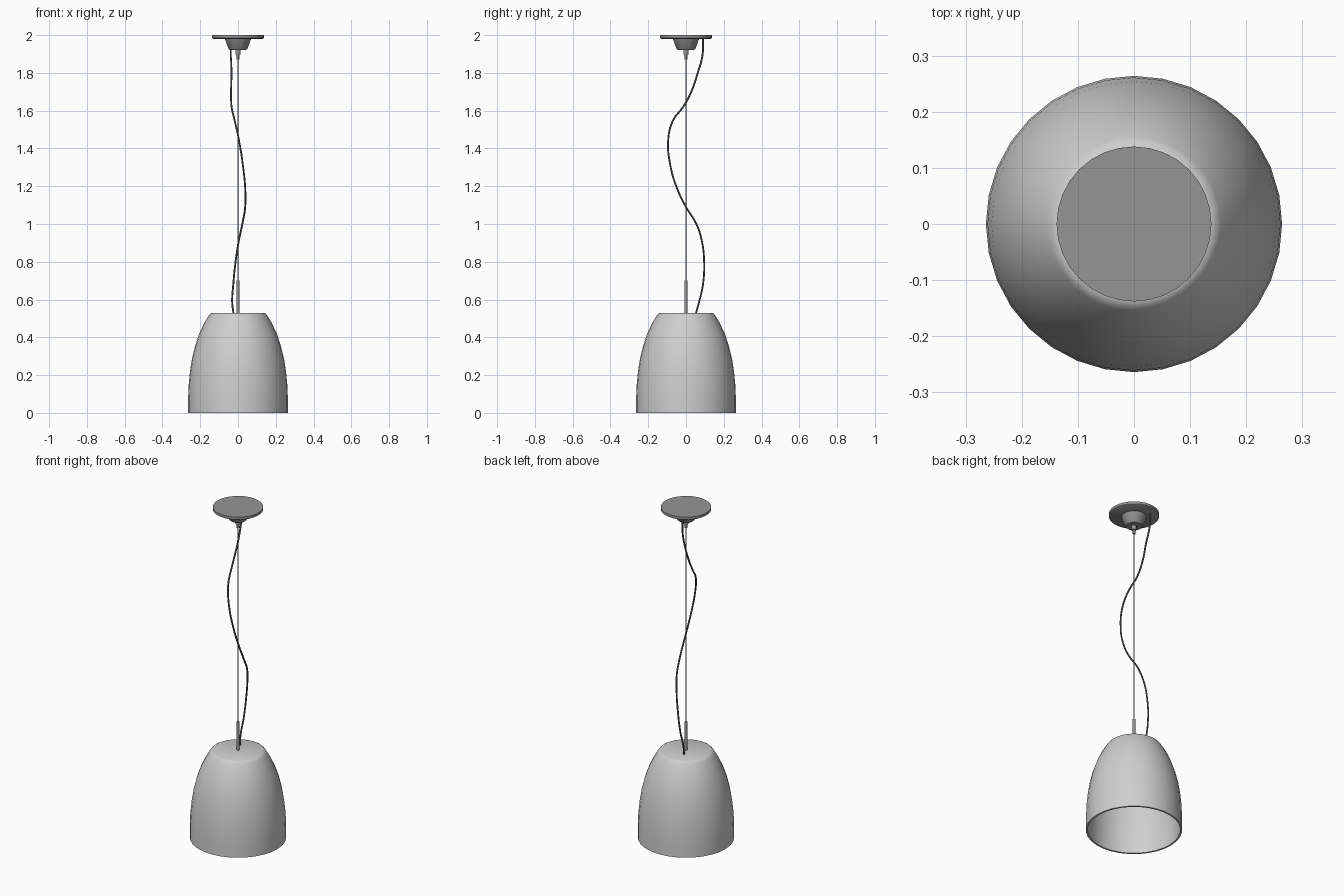
import bpy
import math
from mathutils import Vector

cube = bpy.data.objects.get("Cube")
if cube:
    bpy.data.objects.remove(cube, do_unlink=True)


def material(name, value):
    m = bpy.data.materials.new(name)
    m.use_nodes = True
    color = (value, value, value, 1)
    m.diffuse_color = color
    m.node_tree.nodes["Principled BSDF"].inputs["Base Color"].default_value = color
    return m


light_grey = material("light grey", 0.62)
mid_grey = material("mid grey", 0.3)
dark_grey = material("dark grey", 0.13)


def finish(obj, mat):
    obj.data.materials.append(mat)
    bpy.ops.object.select_all(action="DESELECT")
    obj.select_set(True)
    bpy.context.view_layer.objects.active = obj
    bpy.ops.object.shade_smooth_by_angle(angle=math.radians(35))
    return obj


def lathe(name, profile, mat, sides=32):
    """Spin (radius, height) points round z; zero radius closes to a point."""
    verts, rings, faces = [], [], []
    for r, z in profile:
        n = 1 if r == 0 else sides
        rings.append([len(verts) + i for i in range(n)])
        for i in range(n):
            a = math.tau * i / sides
            verts.append((r * math.cos(a), r * math.sin(a), z))
    for lo, hi in zip(rings, rings[1:]):
        for i in range(sides):
            j = (i + 1) % sides
            quad = [lo[i % len(lo)], lo[j % len(lo)], hi[j % len(hi)], hi[i % len(hi)]]
            faces.append(list(dict.fromkeys(quad)))
    mesh = bpy.data.meshes.new(name)
    mesh.from_pydata(verts, [], faces)
    mesh.update()
    obj = bpy.data.objects.new(name, mesh)
    bpy.context.collection.objects.link(obj)
    return finish(obj, mat)


def rod(name, radius, z0, z1, mat, sides=12):
    return lathe(name, [(0, z0), (radius, z0), (radius, z1), (0, z1)], mat, sides)


# Hollow bell shade: outer skin up, then the inner skin is its inset copy
outer = [(0.264, 0), (0.264, 0.08), (0.261, 0.15), (0.254, 0.22), (0.243, 0.29),
         (0.227, 0.355), (0.205, 0.42), (0.179, 0.475), (0.155, 0.515),
         (0.147, 0.525), (0.136, 0.53)]
wall = 0.01
inner = [(r - wall, z - wall if z > 0.4 else z) for r, z in outer]
lathe("shade", [(0, 0.53 - wall)] + inner[::-1] + outer + [(0, 0.53)], light_grey)

# Ceiling plate, cup and cable grip
lathe("ceiling_plate", [(0, 1.98), (0.13, 1.98), (0.138, 1.985), (0.138, 2.0), (0, 2.0)], mid_grey)
lathe("ceiling_cup", [(0, 1.922), (0.045, 1.922), (0.05, 1.927), (0.07, 1.982), (0, 1.982)], mid_grey)
rod("grip_nut", 0.014, 1.897, 1.924, mid_grey)
rod("grip_tip", 0.007, 1.872, 1.9, mid_grey)

# Straight suspension wire and the stem on the shade
rod("suspension_wire", 0.0035, 0.68, 1.88, mid_grey, 8)
rod("stem", 0.008, 0.525, 0.7, mid_grey)

# Loose power cord
path = [(-0.04, 0.09, 1.982), (-0.038, 0.087, 1.89), (-0.034, 0.062, 1.8),
        (-0.037, 0.028, 1.7), (-0.034, -0.015, 1.62), (-0.018, -0.068, 1.55),
        (0.004, -0.094, 1.45), (0.026, -0.083, 1.31), (0.038, -0.048, 1.19),
        (0.038, 0.0, 1.09), (0.023, 0.055, 1.0), (0.004, 0.084, 0.91),
        (-0.013, 0.096, 0.8), (-0.025, 0.09, 0.68), (-0.031, 0.07, 0.59),
        (-0.024, 0.052, 0.525)]
curve = bpy.data.curves.new("power_cord", "CURVE")
curve.dimensions = "3D"
curve.bevel_depth = 0.005
curve.bevel_resolution = 1
curve.use_fill_caps = True
curve.resolution_u = 4
spline = curve.splines.new("BEZIER")
spline.bezier_points.add(len(path) - 1)
for point, co in zip(spline.bezier_points, path):
    point.co = Vector(co)
    point.handle_left_type = point.handle_right_type = "AUTO"
cord = bpy.data.objects.new("power_cord", curve)
bpy.context.collection.objects.link(cord)
bpy.ops.object.select_all(action="DESELECT")
cord.select_set(True)
bpy.context.view_layer.objects.active = cord
bpy.ops.object.convert(target="MESH")
finish(bpy.context.view_layer.objects.active, dark_grey)
